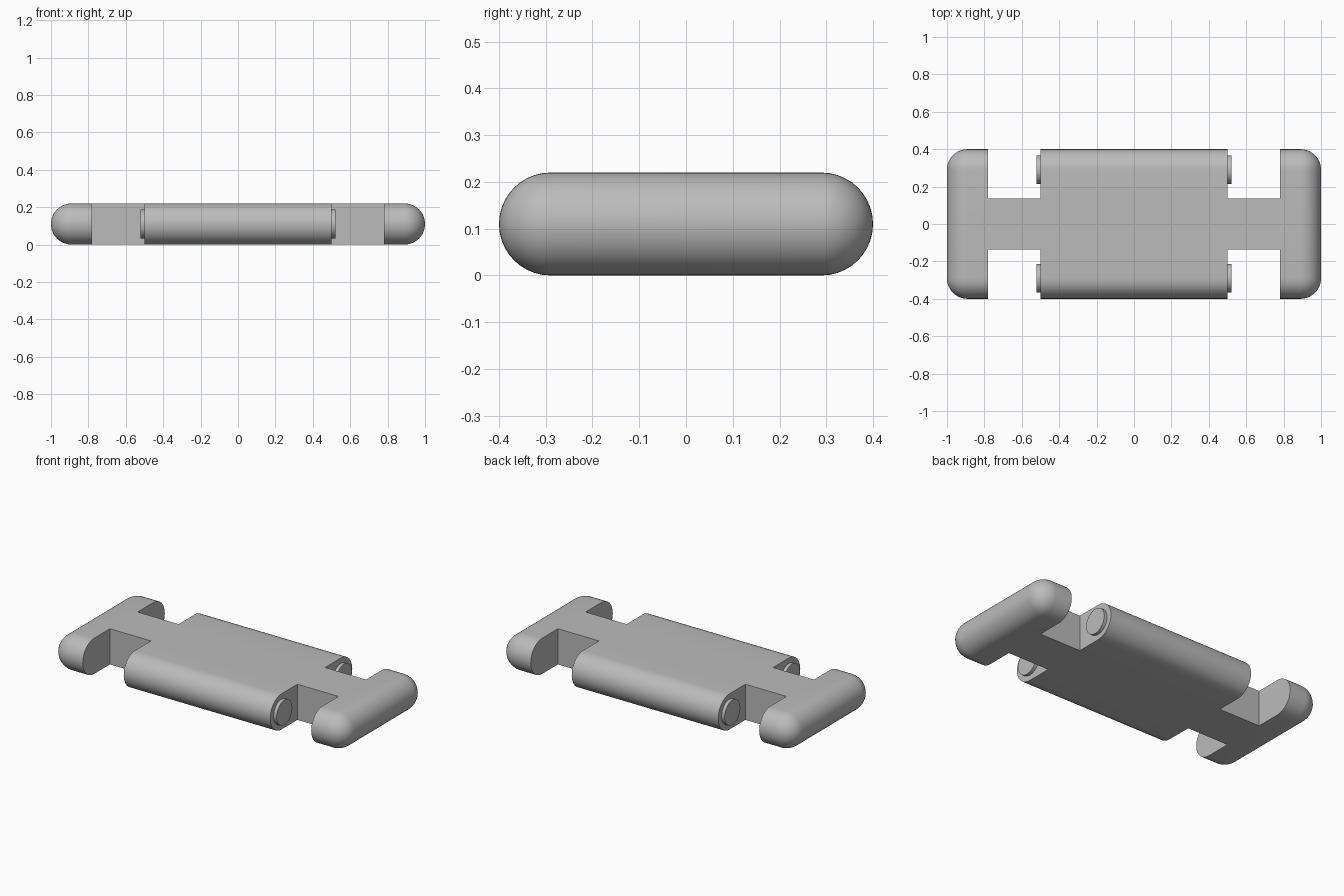
import bpy, bmesh, math
from mathutils import Matrix, Vector

if "Cube" in bpy.data.objects:
    bpy.data.objects.remove(bpy.data.objects["Cube"], do_unlink=True)

R = 0.11             # edge radius, half the thickness
SPAN = 0.29          # half the straight width
TIP = 0.89           # where the end rounding starts
BODY_X, END_X, NECK_Y = 0.5, 0.78, 0.135
ARC = 20

grey = bpy.data.materials.new("Grey")
grey.use_nodes = True
colour = (0.5, 0.5, 0.5, 1)
grey.diffuse_color = colour
grey.node_tree.nodes["Principled BSDF"].inputs["Base Color"].default_value = colour


def make_object(name, bm):
    bmesh.ops.recalc_face_normals(bm, faces=bm.faces)
    mesh = bpy.data.meshes.new(name)
    bm.to_mesh(mesh)
    bm.free()
    mesh.materials.append(grey)
    obj = bpy.data.objects.new(name, mesh)
    bpy.context.collection.objects.link(obj)
    return obj


def smooth(obj):
    bpy.ops.object.select_all(action="DESELECT")
    obj.select_set(True)
    bpy.context.view_layer.objects.active = obj
    bpy.ops.object.shade_smooth_by_angle(angle=math.radians(30))


def stadium(bm, x, r):
    """Ring of vertices: a slot shape with end radius r at position x."""
    ring = []
    for side in (1, -1):
        for i in range(ARC + 1):
            a = math.pi * (i / ARC - 0.5)
            ring.append(bm.verts.new((x, side * (SPAN + r * math.cos(a)),
                                      R + side * r * math.sin(a))))
    return ring


# Rounded plate lofted along x, closing to a line at both tips
bm = bmesh.new()
angles = [math.pi / 2 * i / 12 for i in range(13)]
sections = [(-TIP - R * math.sin(a), R * math.cos(a)) for a in reversed(angles)]
sections += [(TIP + R * math.sin(a), R * math.cos(a)) for a in angles]
rings = [stadium(bm, x, r) for x, r in sections]
for a, b in zip(rings, rings[1:]):
    for i in range(len(a)):
        j = (i + 1) % len(a)
        bm.faces.new((a[i], a[j], b[j], b[i]))
bmesh.ops.remove_doubles(bm, verts=bm.verts, dist=0.0001)
plate = make_object("plate", bm)

# Four notches leave a narrow neck between the body and each end bar
bm = bmesh.new()
depth = 0.5
for sx in (-1, 1):
    for sy in (-1, 1):
        place = Vector((sx * (BODY_X + END_X) / 2, sy * (NECK_Y + depth / 2), R))
        bmesh.ops.create_cube(bm, size=1, matrix=Matrix.Translation(place)
                              @ Matrix.Diagonal((END_X - BODY_X, depth, 1, 1)))
cutter = make_object("notch_cutter", bm)
cutter.hide_render = True
cut = plate.modifiers.new("Notches", "BOOLEAN")
cut.operation = "DIFFERENCE"
cut.solver = "EXACT"
cut.object = cutter
bpy.context.view_layer.objects.active = plate
bpy.ops.object.modifier_apply(modifier=cut.name)
bpy.data.objects.remove(cutter, do_unlink=True)
smooth(plate)

# Round pin ends standing out of the body inside each notch
for sx, side in ((1, "left"), (-1, "right")):
    for sy, end in ((-1, "front"), (1, "back")):
        bm = bmesh.new()
        bmesh.ops.create_cone(
            bm, cap_ends=True, segments=40, radius1=0.077, radius2=0.077, depth=0.04,
            matrix=Matrix.Translation((sx * BODY_X, sy * SPAN, R))
            @ Matrix.Rotation(math.pi / 2, 4, "Y"))
        smooth(make_object(f"{end}_{side}_pin", bm))
